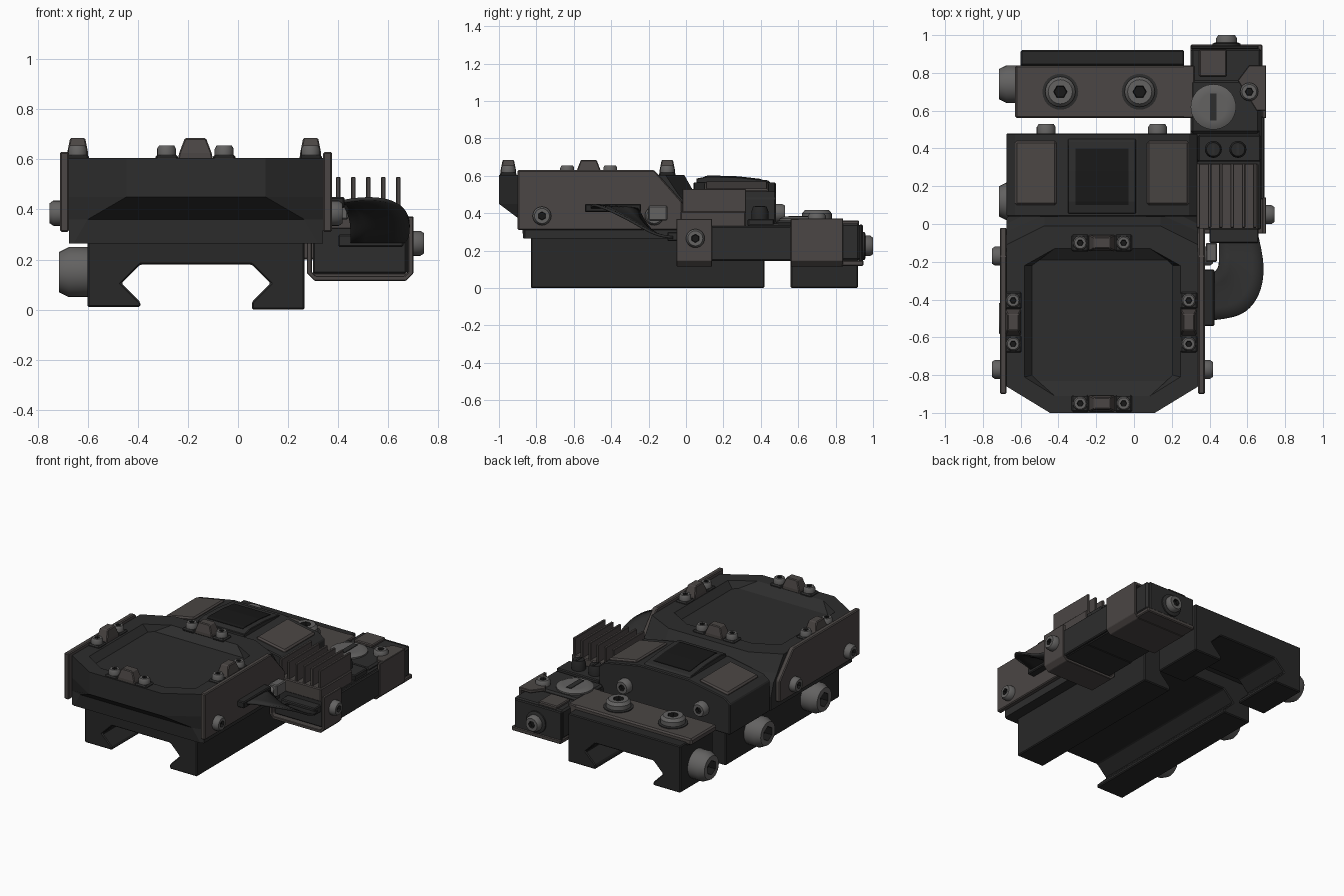
import bpy, bmesh, math
from mathutils import Vector, Matrix

if "Cube" in bpy.data.objects:
    bpy.data.objects.remove(bpy.data.objects["Cube"])


def mat(name, *c):
    m = bpy.data.materials.new(name)
    m.diffuse_color = (*c, 1)
    m.use_nodes = True
    m.node_tree.nodes["Principled BSDF"].inputs["Base Color"].default_value = m.diffuse_color
    return m


DARK = mat("charcoal_housing", 0.026, 0.026, 0.026)
RAIL = mat("black_rail", 0.021, 0.021, 0.021)
PLATE = mat("brown_grey_plate", 0.07, 0.061, 0.058)
STEEL = mat("bolt_steel", 0.125, 0.122, 0.12)
BLACK = mat("socket_black", 0.009, 0.009, 0.009)


def finish(name, bm, mats, bevel=0.0, smooth=False):
    bmesh.ops.recalc_face_normals(bm, faces=bm.faces[:])
    me = bpy.data.meshes.new(name)
    bm.to_mesh(me)
    bm.free()
    ob = bpy.data.objects.new(name, me)
    bpy.context.collection.objects.link(ob)
    for m in mats:
        me.materials.append(m)
    if bevel:
        b = ob.modifiers.new("edge", "BEVEL")
        b.width, b.segments, b.limit_method = bevel, 1, "ANGLE"
    if smooth:
        bpy.ops.object.select_all(action="DESELECT")
        ob.select_set(True)
        bpy.context.view_layer.objects.active = ob
        bpy.ops.object.shade_smooth_by_angle(angle=math.radians(35))
    return ob


def loft(name, rings, m, bevel=0.0, caps=True, **kw):
    bm = bmesh.new()
    vs = [[bm.verts.new(p) for p in r] for r in rings]
    n = len(rings[0])
    for a, b in zip(vs, vs[1:]):
        for i in range(n):
            bm.faces.new((a[i], a[(i + 1) % n], b[(i + 1) % n], b[i]))
    if caps:
        bm.faces.new(vs[0][::-1])
        bm.faces.new(vs[-1])
    return finish(name, bm, [m], bevel, **kw)


def prism(name, prof, axis, a, b, m, bevel=0.006):
    """Extrude a 2D outline along x, y or z."""
    def place(p, t):
        return {"x": (t, *p), "y": (p[0], t, p[1]), "z": (*p, t)}[axis]
    return loft(name, [[place(p, t) for p in prof] for t in (a, b)], m, bevel)


def box(name, x0, x1, y0, y1, z0, z1, m, bevel=0.006):
    return prism(name, [(x0, y0), (x1, y0), (x1, y1), (x0, y1)], "z", z0, z1, m, bevel)


def bolt(name, loc, direction, r, h, m=STEEL, socket=0.45, slot=False, seg=24):
    """Chamfered round head with a hexagon socket, or a slot plate."""
    rot = Vector((0, 0, 1)).rotation_difference(Vector(direction)).to_matrix().to_4x4()
    prof = [(r, 0), (r, h * 0.65), (r * 0.8, h), (r * socket, h)]
    if not slot:
        prof += [(r * socket * 0.9, h * 0.55)]
    bm = bmesh.new()
    rows = []
    for k, (pr, z) in enumerate(prof):
        row = []
        for i in range(seg):
            t = 2 * math.pi * i / seg
            hexa = 1.0
            if k >= 3 and not slot:
                hexa = math.cos(math.pi / 6) / math.cos((t % (math.pi / 3)) - math.pi / 6)
            row.append(bm.verts.new((pr * hexa * math.cos(t), pr * hexa * math.sin(t), z)))
        rows.append(row)
    for k, (a, b) in enumerate(zip(rows, rows[1:])):
        for i in range(seg):
            f = bm.faces.new((a[i], a[(i + 1) % seg], b[(i + 1) % seg], b[i]))
            f.material_index = 1 if k == 3 else 0
    bm.faces.new(rows[-1]).material_index = 0 if slot else 1
    bm.faces.new(rows[0][::-1])
    M = Matrix.Translation(loc) @ rot
    bm.transform(M)
    ob = finish(name, bm, [m, BLACK], smooth=True)
    if slot:
        s = box(name + "_slot", -r * .15, r * .15, -r * .6, r * .6, h, h + 0.004, DARK, 0)
        s.data.transform(M)
    return ob


def octagon(z, x0, x1, y0, y1, fx, fy, bx, by):
    return [(x0 + fx, y0, z), (x1 - fx, y0, z), (x1, y0 + fy, z), (x1, y1 - by, z),
            (x1 - bx, y1, z), (x0 + bx, y1, z), (x0, y1 - by, z), (x0, y0 + fy, z)]


# Rail clamps: dovetail slot profile
def clamp(top):
    return [(-.6, top), (-.6, .01), (-.39, .01), (-.39, .03), (-.465, .105), (-.39, .18),
            (.055, .18), (.13, .105), (.055, .03), (.055, 0), (.265, 0), (.265, top)]


prism("main_rail_clamp", clamp(.28), "y", -.83, .42, RAIL)
prism("rear_rail_clamp", clamp(.32), "y", .56, .92, RAIL)
box("rear_clamp_plate", -.63, .29, .56, .84, .315, .36, PLATE, .01)
box("rear_clamp_back_lip", -.6, .265, .84, .92, .3, .335, RAIL)
for x in (-.39, .03):
    bolt("clamp_washer", (x, .7, .358), (0, 0, 1), .095, .012, DARK, .6, True)
    bolt("clamp_screw", (x, .7, .362), (0, 0, 1), .08, .055)
for y in (-.5, .12, .74):
    bolt("thumb_screw", (-.6, y, .15), (-1, 0, 0), .1, .115, STEEL, .5)

# Main housing: undercut nose, dished lid
loft("main_housing", [
    octagon(.265, -.675, .34, -.87, .05, .02, .01, .02, .02),
    octagon(.36, -.675, .34, -.88, .05, .075, .02, .02, .02),
    octagon(.45, -.675, .34, -1, .05, .23, .14, .1, .05),
    octagon(.50, -.675, .34, -1, .05, .23, .14, .2, .09),
    octagon(.605, -.675, .34, -1, -.01, .23, .14, .2, .1),
    octagon(.605, -.58, .245, -.91, -.13, .16, .1, .16, .09),
    octagon(.56, -.54, .205, -.83, -.19, .03, .03, .03, .03)], DARK)

# Side plates with their bolts
plate = [(-.9, .31), (-.08, .27), (-.02, .31), (-.02, .46), (-.17, .63), (-.9, .63)]
plate[1] = (-.08, .31)
for name, x0, x1, s in (("left_side_plate", -.71, -.675, -1), ("right_side_plate", .34, .375, 1)):
    prism(name, plate, "x", x0, x1, PLATE)
    for y in (-.77, -.17):
        bolt("side_bolt", (x0 if s < 0 else x1, y, .385), (s, 0, 0), .05, .042)

# Lid clips: a lug between two bolts on each side of the lid
for cx, cy, ang in ((-.17, -.95, 0), (-.17, -.1, 0), (-.64, -.52, 90), (.29, -.52, 90)):
    M = Matrix.Translation((cx, cy, 0)) @ Matrix.Rotation(math.radians(ang), 4, "Z")
    lug = loft("clip_lug", [[(a * wx, b * wy, z) for a, b in ((-1, -1), (1, -1), (1, 1), (-1, 1))]
                            for wx, wy, z in ((.07, .042, .6), (.065, .042, .625), (.042, .03, .685))], PLATE, .005)
    lug.data.transform(M)
    for s in (-1, 1):
        foot = box("clip_foot", s * .115 - .045, s * .115 + .045, -.045, .045, .595, .618, DARK, .008)
        foot.data.transform(M)
        bolt("clip_bolt", M @ Vector((s * .115, 0, .617)), (0, 0, 1), .038, .038, seg=18)

# Rear housing: ridge in the middle with sloped shoulders
prism("rear_housing", [(-.675, .265), (-.675, .48), (-.63, .515), (-.36, .565), (.02, .565),
                       (.29, .515), (.335, .48), (.335, .265)], "y", .04, .48, DARK)
prism("screen_ridge", [(.055, .54), (.055, .585), (.12, .598), (.28, .593), (.44, .575), (.475, .54)],
      "x", -.35, .01, DARK, .004)
prism("screen_glass", [(.1, .57), (.1, .597), (.12, .602), (.28, .597), (.4, .583), (.4, .56)],
      "x", -.31, -.03, BLACK, 0)
for x0, z0, x1, z1 in ((-.63, .518, -.41, .559), (.07, .559, .29, .518)):
    prism("shoulder_pad", [(x0, z0 - .02), (x1, z1 - .02), (x1, z1 + .012), (x0, z0 + .012)],
          "y", .1, .44, PLATE, .01)
for x in (-.465, .125):
    bolt("housing_back_bolt", (x, .48, .4), (0, 1, 0), .05, .05)

# Side module: tray, body and U brackets
box("module_body", .3, .675, .33, .93, .145, .345, DARK, .012)
box("module_front_body", .3, .672, -.03, .34, .145, .33, DARK)
box("module_head", .3, .665, .48, .76, .33, .362, DARK, .012)
u_out = [(.275, .33), (.275, .145), (.305, .115), (.67, .115), (.7, .145), (.7, .37)]
u_in = [(.68, .37), (.68, .15), (.665, .135), (.31, .135), (.295, .15), (.295, .33)]
prism("front_u_bracket", u_out + u_in, "y", -.05, .14, PLATE, .003)
prism("rear_u_bracket", u_out + u_in, "y", .56, .84, PLATE, .003)
prism("bracket_top_tab", [(.61, .84), (.55, .76), (.65, .6), (.7, .6), (.7, .84)], "z", .352, .372, PLATE, .003)
box("module_side_rail", .67, .692, .13, .57, .145, .33, DARK)
box("module_back_plate", .3, .66, .925, .945, .13, .34, DARK)
box("module_back_strip", .3, .68, .83, .95, .118, .148, PLATE)
box("module_cover_tab", .345, .49, .78, .925, .335, .362, PLATE)
box("module_link", .26, .32, .56, .84, .2, .36, PLATE)
bolt("adjuster_knob", (.42, .62, .352), (0, 0, 1), .12, .03, STEEL, .6, True, 40)
bolt("module_top_bolt", (.61, .7, .36), (0, 0, 1), .048, .04)
bolt("bracket_side_bolt", (.7, .05, .265), (1, 0, 0), .05, .043)
bolt("module_back_nut", (.49, .943, .225), (0, 1, 0), .075, .018, DARK)
bolt("module_back_bolt", (.49, .955, .225), (0, 1, 0), .055, .045)

# Control buttons beside the heat sink
box("button_base", .34, .67, .33, .47, .33, .37, DARK)
for x in (.42, .55):
    bolt("button", (x, .395, .365), (0, 0, 1), .045, .07, RAIL, .6, True)

# Heat sink with thin fins
box("heat_sink_base", .34, .66, -.03, .32, .32, .41, PLATE)
for i in range(6):
    x = .34 + i * .06
    h = box("heat_sink_fin", x - .009, x + .009, -.02, .32, .4, .53, PLATE, .003)
box("heat_sink_front_bar", .4, .66, -.1, -.02, .25, .3, DARK)
box("cable_clip", .38, .44, -.2, -.1, .36, .44, STEEL)

# Flat ribbon cable twisting from the module to the side plate port
outer = [(.41, -.51, .43), (.5, -.5, .445), (.60, -.47, .44), (.67, -.37, .40),
         (.69, -.26, .34), (.68, -.16, .28), (.66, -.07, .27)]
inner = [(.41, -.27, .43), (.425, -.255, .42), (.44, -.24, .39), (.45, -.22, .35),
         (.45, -.19, .31), (.45, -.15, .28), (.45, -.07, .27)]
bm = bmesh.new()
o, n = [[bm.verts.new(p) for p in e] for e in (outer, inner)]
for i in range(len(o) - 1):
    bm.faces.new((o[i], o[i + 1], n[i + 1], n[i]))
cable = finish("ribbon_cable", bm, [DARK], smooth=True)
sub = cable.modifiers.new("round", "SUBSURF")
sub.levels = sub.render_levels = 2
sub.boundary_smooth = "PRESERVE_CORNERS"
sol = cable.modifiers.new("thickness", "SOLIDIFY")
sol.thickness, sol.offset = .014, 0
box("cable_port", .37, .425, -.54, -.24, .405, .45, RAIL)
